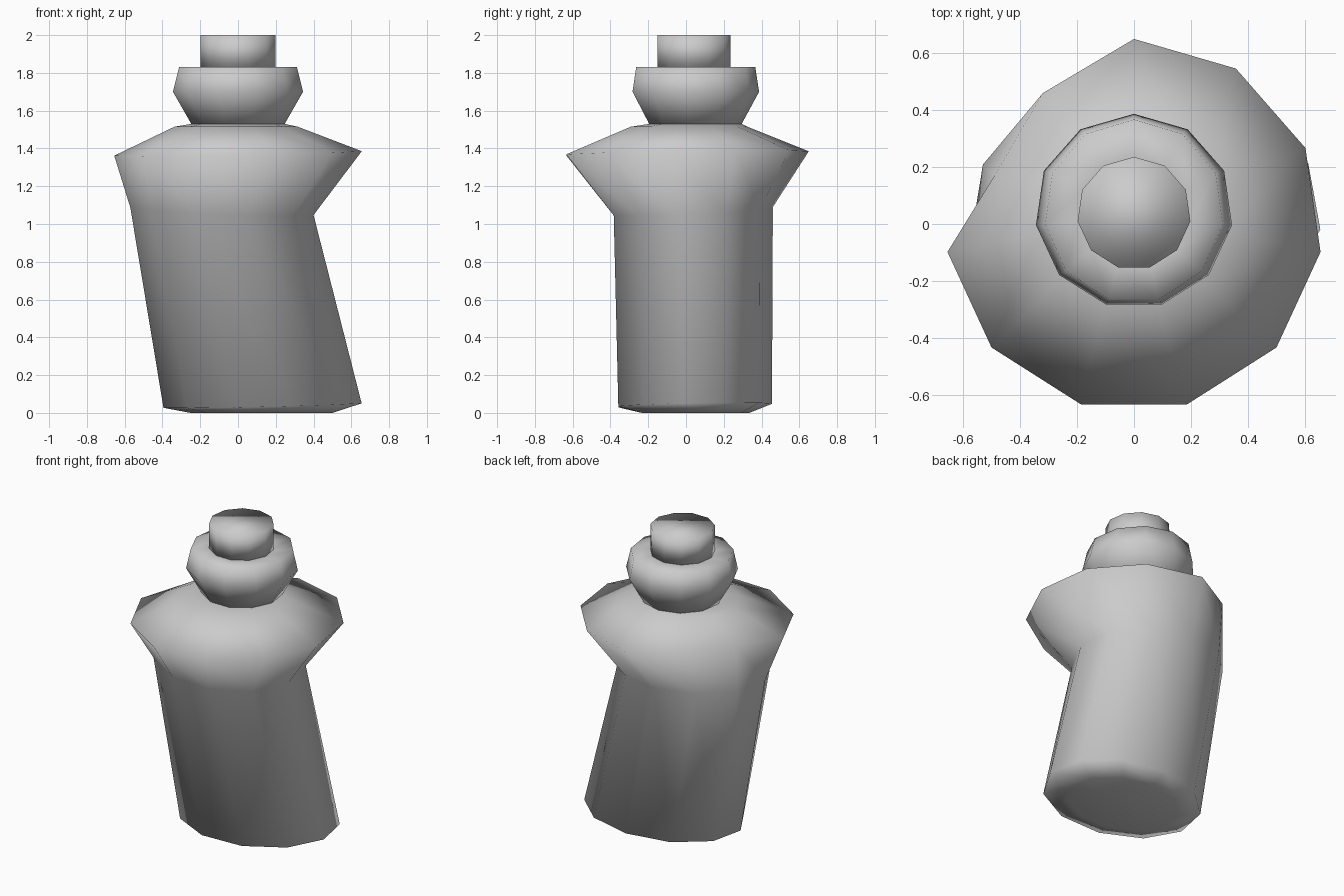
import bpy, bmesh, math

SIDES = 11

cube = bpy.data.objects.get("Cube")
if cube:
    bpy.data.objects.remove(cube)

grey = bpy.data.materials.new("plain grey")
grey.use_nodes = True
colour = (0.6, 0.6, 0.6, 1)
grey.diffuse_color = colour
grey.node_tree.nodes["Principled BSDF"].inputs["Base Color"].default_value = colour


def ring(bm, cx, cy, rx, ry, z, tilt_x=0, tilt_y=0):
    """Eleven-sided ring, first corner at the back, counter-clockwise from above."""
    verts = []
    for i in range(SIDES):
        a = math.pi / 2 + i * math.tau / SIDES
        c, s = math.cos(a), math.sin(a)
        verts.append(bm.verts.new((cx + rx * c, cy + ry * s, z + tilt_x * c + tilt_y * s)))
    return verts


def loft(name, rows, adjust=None):
    """Skin the rings from bottom to top and cap both ends."""
    bm = bmesh.new()
    rings = [ring(bm, *row) for row in rows]
    if adjust:
        adjust(rings)
    for low, high in zip(rings, rings[1:]):
        for i in range(SIDES):
            j = (i + 1) % SIDES
            bm.faces.new((low[i], low[j], high[i]))
            bm.faces.new((low[j], high[j], high[i]))
    bm.faces.new(rings[0][::-1])
    bm.faces.new(rings[-1])
    for f in bm.faces:
        f.smooth = True
    mesh = bpy.data.meshes.new(name)
    bm.to_mesh(mesh)
    bm.free()
    mesh.materials.append(grey)
    obj = bpy.data.objects.new(name, mesh)
    bpy.context.collection.objects.link(obj)
    return obj


def dent_shoulder(rings):
    # The back right of the shoulder is pushed in
    shoulder = rings[3]
    shoulder[1].co = (-0.32, 0.46, 1.40)
    shoulder[2].co = (-0.49, 0.17, 1.38)


# Leaning body with a flared shoulder
loft("body", [
    (0.125, 0.045, 0.38, 0.29, 0.0),
    (0.13, 0.04, 0.53, 0.415, 0.04, 0.012, 0.008),
    (-0.085, 0.03, 0.49, 0.43, 1.07, -0.02, 0.02),
    (0, -0.005, 0.662, 0.655, 1.375, 0.012, 0.01),
    (-0.01, 0.01, 0.33, 0.315, 1.515),
    (0, 0.045, 0.25, 0.25, 1.53),
], dent_shoulder)

# Collar
loft("collar", [
    (0, 0.045, 0.25, 0.25, 1.53),
    (0, 0.045, 0.348, 0.342, 1.70),
    (0, 0.045, 0.315, 0.322, 1.83),
    (0, 0.038, 0.2, 0.198, 1.83),
])

# Knob
loft("knob", [
    (0, 0.038, 0.2, 0.198, 1.83),
    (0, 0.038, 0.2, 0.198, 2.0),
])
